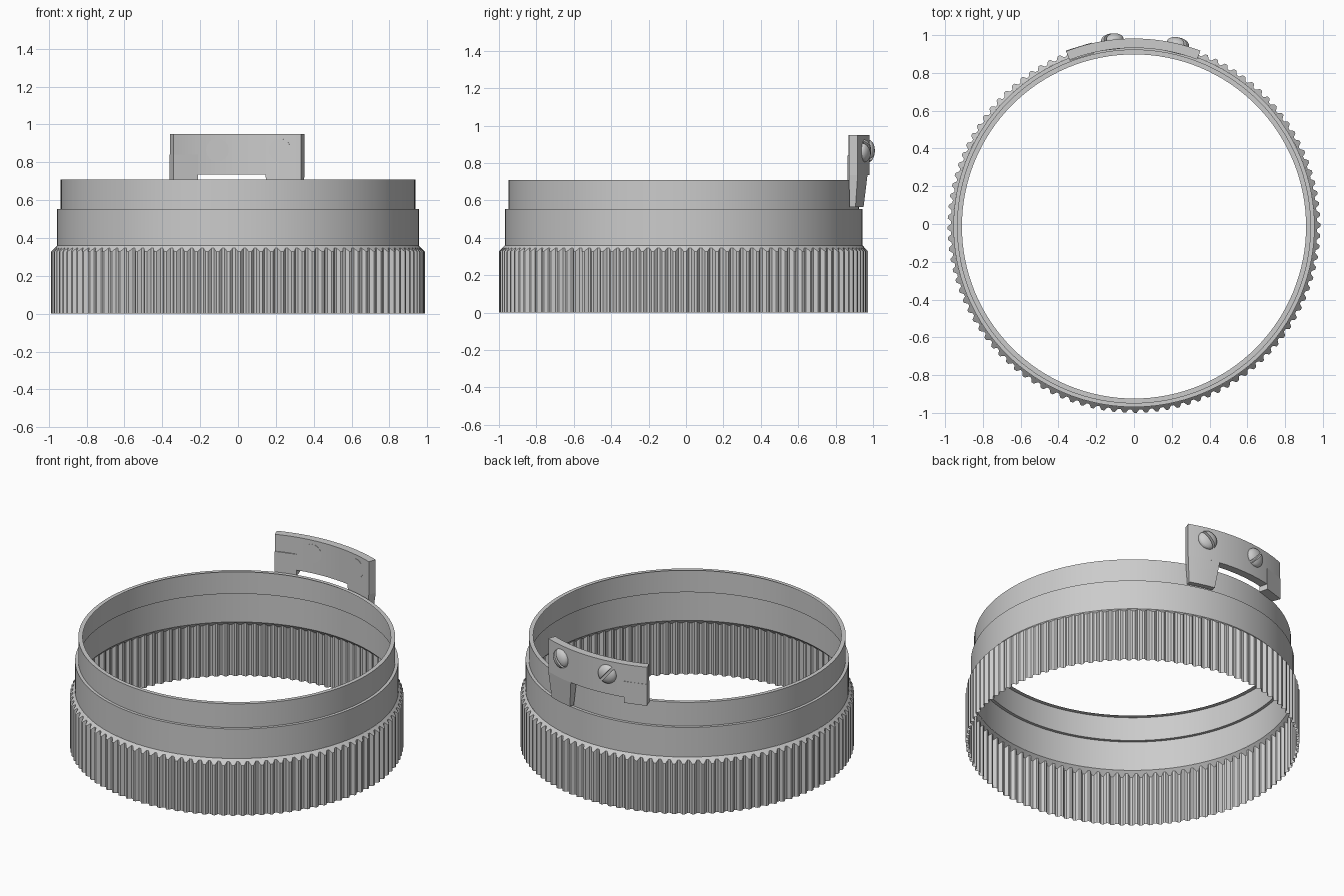
import bpy, bmesh, math
from mathutils import Vector, Matrix

if "Cube" in bpy.data.objects:
    bpy.data.objects.remove(bpy.data.objects["Cube"])

CY = -0.013  # ring axis offset, so the screw heads balance the bounding box


def finish(name, bm, smooth=True, recalc=True):
    if recalc:
        bmesh.ops.recalc_face_normals(bm, faces=bm.faces)
    me = bpy.data.meshes.new(name)
    bm.to_mesh(me)
    bm.free()
    ob = bpy.data.objects.new(name, me)
    ob.location.y = CY
    bpy.context.collection.objects.link(ob)
    if smooth:
        bpy.ops.object.select_all(action='DESELECT')
        ob.select_set(True)
        bpy.context.view_layer.objects.active = ob
        bpy.ops.object.shade_smooth_by_angle(angle=math.radians(15))
    return ob


def lathe(name, n, rows):
    """Open thin sheet; rows is a list of functions i -> (radius, z), bottom to top."""
    bm = bmesh.new()
    rings = []
    for row in rows:
        ring = []
        for i in range(n):
            r, z = row(i)
            a = 2 * math.pi * i / n
            ring.append(bm.verts.new((r * math.cos(a), r * math.sin(a), z)))
        rings.append(ring)
    for lo, hi in zip(rings, rings[1:]):
        for i in range(n):
            j = (i + 1) % n
            bm.faces.new((lo[i], lo[j], hi[j], hi[i]))
    return finish(name, bm, recalc=False)


def arc_block(name, top, bottom, n):
    """Curved block; top and bottom are (r_in, r_out, angle0, angle1, z), degrees from +y."""
    bm = bmesh.new()
    secs = []
    for i in range(n + 1):
        pts = []
        for (ri, ro, a0, a1, z) in (bottom, top):
            a = math.radians(a0 + (a1 - a0) * i / n)
            pts += [bm.verts.new((r * math.sin(a), r * math.cos(a), z)) for r in (ri, ro)]
        secs.append((pts[0], pts[1], pts[3], pts[2]))
    for s, t in zip(secs, secs[1:]):
        for k in range(4):
            m = (k + 1) % 4
            bm.faces.new((s[k], s[m], t[m], t[k]))
    bm.faces.new(secs[0])
    bm.faces.new(secs[-1])
    return finish(name, bm)


# Grip ring: trapezoid teeth with a chamfered shoulder
TEETH = 108
ridge = lambda i: i % 4 < 2
lathe("knurled_grip", TEETH * 4, [
    lambda i: (0.987 if ridge(i) else 0.969, 0.0),
    lambda i: (0.987 if ridge(i) else 0.969, 0.328 if ridge(i) else 0.346),
    lambda i: (0.956, 0.36)])

# Stepped collar with an inward lip at the top
lathe("stepped_collar", 128, [
    (lambda i, p=p: p) for p in
    [(0.956, 0.36), (0.956, 0.553), (0.937, 0.553), (0.937, 0.708), (0.911, 0.708)]])

# Bracket: curved plate, long tapered leg and short block leg
R_IN, R_OUT = 0.945, 0.995
arc_block("bracket_plate", (R_IN, R_OUT, -21.2, 20.7, 0.95), (R_IN, R_OUT, -21.2, 20.7, 0.735), 24)
arc_block("bracket_long_leg", (R_IN, R_OUT, 8.8, 20.7, 0.735), (0.945, 0.978, 10.2, 20.0, 0.565), 8)
arc_block("bracket_short_leg", (R_IN - 0.004, R_OUT + 0.004, -21.2, -13, 0.84),
          (R_IN - 0.004, R_OUT + 0.004, -21.2, -13, 0.70), 1)


# Slotted screws: two half domes over a shank that passes through the plate
def screw(name, x, z, turn):
    a = math.asin(x / R_OUT)
    out = Vector((math.sin(a), math.cos(a), 0))
    side = Vector((-math.cos(a), math.sin(a), 0))
    bm = bmesh.new()
    bmesh.ops.create_cone(bm, cap_ends=True, segments=32, radius1=0.06, radius2=0.06, depth=0.052)
    bmesh.ops.translate(bm, verts=bm.verts, vec=(0, 0, -0.026))
    for s in (1, -1):
        half = bmesh.new()
        bmesh.ops.create_uvsphere(half, u_segments=32, v_segments=16, radius=1)
        bmesh.ops.scale(half, verts=half.verts, vec=(0.06, 0.06, 0.034))
        for co, no in (((s * 0.008, 0, 0), (-s, 0, 0)), ((0, 0, -0.001), (0, 0, -1))):
            geom = half.verts[:] + half.edges[:] + half.faces[:]
            cut = bmesh.ops.bisect_plane(half, geom=geom, plane_co=co, plane_no=no, clear_outer=True)
            edges = [e for e in cut["geom_cut"] if isinstance(e, bmesh.types.BMEdge)]
            bmesh.ops.contextual_create(half, geom=edges)
        tmp = bpy.data.meshes.new("tmp")
        half.to_mesh(tmp)
        half.free()
        bm.from_mesh(tmp)
        bpy.data.meshes.remove(tmp)
    rot = Matrix((side, Vector((0, 0, 1)), out)).transposed().to_4x4()
    bm.transform(Matrix.Translation(out * R_OUT + Vector((0, 0, z)))
                 @ rot @ Matrix.Rotation(math.radians(turn), 4, 'Z'))
    finish(name, bm)


screw("screw_left", -0.115, 0.865, -40)
screw("screw_right", 0.233, 0.865, 40)
